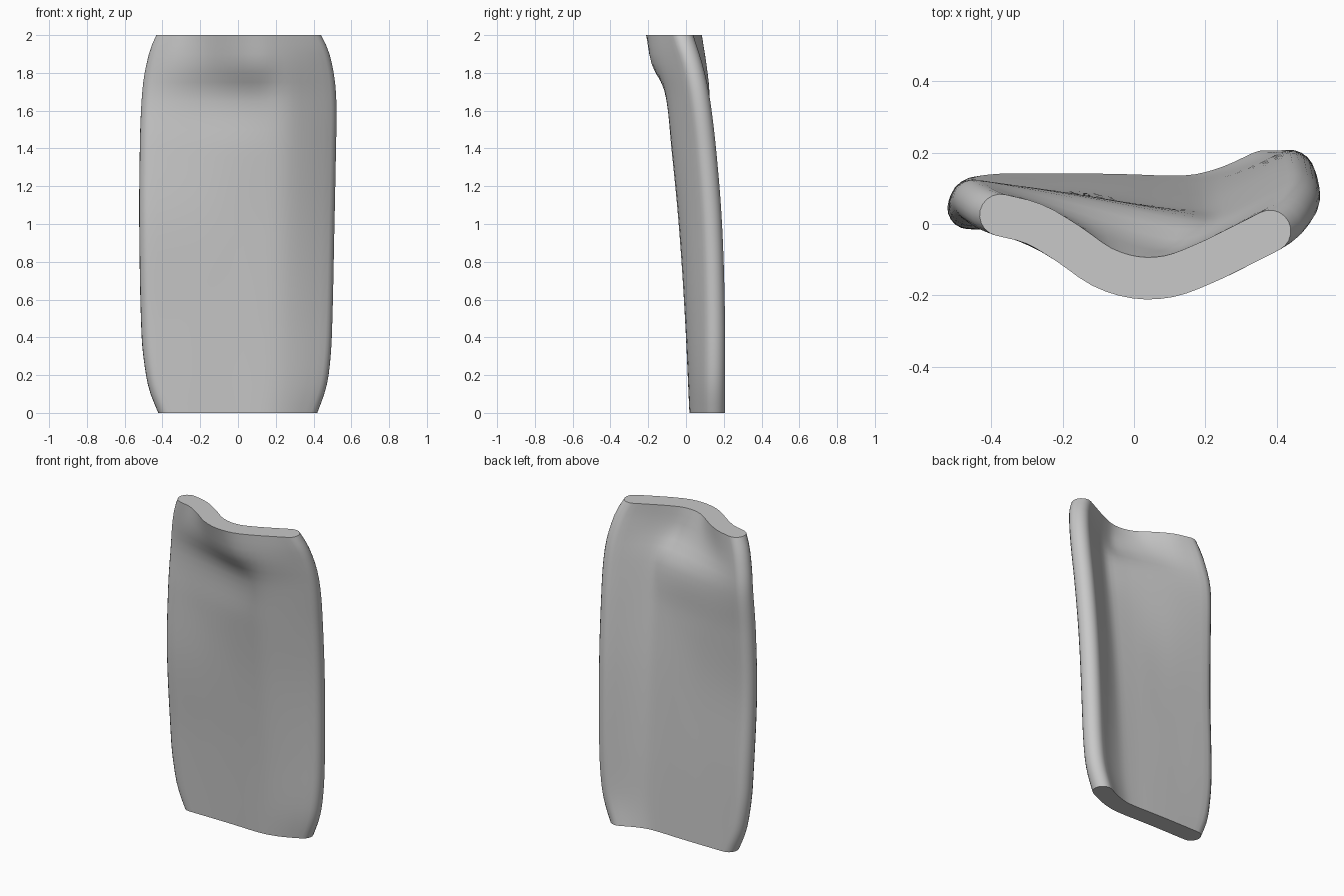
import bpy, bmesh, math

if "Cube" in bpy.data.objects:
    bpy.data.objects.remove(bpy.data.objects["Cube"])

R = 0.059  # half thickness of the curved panel

# left edge, right edge by height
EDGES = [(0, -.422, .42), (.1, -.463, .457), (.2, -.487, .48), (.4, -.51, .497),
         (1.0, -.523, .511), (1.4, -.52, .519), (1.6, -.514, .522), (1.75, -.502, .514),
         (1.88, -.477, .49), (1.95, -.455, .466), (2, -.433, .44)]

# depth of the panel's middle surface, left to right, by height
DEPTH = [(0, .083, .083, .083, .082, .08, .077, .081, .106, .147),
         (.5, .067, .065, .062, .06, .057, .054, .058, .094, .148),
         (1, .045, .041, .037, .032, .028, .023, .024, .068, .132),
         (1.4, .053, .044, .032, .016, 0, -.012, -.015, .032, .1),
         (1.68, .066, .048, .028, .006, -.017, -.038, -.048, 0, .065),
         (1.84, .05, .016, -.025, -.066, -.103, -.121, -.09, -.035, .03),
         (2, .025, 0, -.055, -.12, -.15, -.147, -.113, -.068, -.02)]


def spline(xs, ys, x):
    """Smooth curve through the given points."""
    n = len(xs)
    i = max(k for k in range(n - 1) if xs[k] <= x + 1e-9)

    def slope(k):
        a, b = max(k - 1, 0), min(k + 1, n - 1)
        return (ys[b] - ys[a]) / (xs[b] - xs[a])
    h = xs[i + 1] - xs[i]
    t = (x - xs[i]) / h
    return ((2*t**3 - 3*t*t + 1) * ys[i] + (t**3 - 2*t*t + t) * h * slope(i)
            + (3*t*t - 2*t**3) * ys[i + 1] + (t**3 - t*t) * h * slope(i + 1))


def column(table, k, z):
    return spline([r[0] for r in table], [r[k] for r in table], z)


def section(z, n=24, cap=10):
    """Closed outline of the panel at one height, with round ends."""
    x0 = column(EDGES, 1, z) + R
    x1 = column(EDGES, 2, z) - R
    us = [-1 + .25 * k for k in range(9)]
    ys = [column(DEPTH, k + 1, z) for k in range(9)]
    mid = [(x0 + (x1 - x0) * i / n, spline(us, ys, -1 + 2 * i / n)) for i in range(n + 1)]
    ang = []
    for i in range(n + 1):
        a, b = mid[max(i - 1, 0)], mid[min(i + 1, n)]
        ang.append(math.atan2(b[1] - a[1], b[0] - a[0]))

    def off(i, turn):
        return (mid[i][0] + R * math.cos(ang[i] + turn),
                mid[i][1] + R * math.sin(ang[i] + turn), z)
    h = math.pi / 2
    pts = [off(i, -h) for i in range(n + 1)]                            # front
    pts += [off(n, -h + math.pi * j / cap) for j in range(1, cap)]      # right end
    pts += [off(i, h) for i in range(n, -1, -1)]                        # back
    pts += [off(0, h + math.pi * j / cap) for j in range(1, cap)]       # left end
    return pts


# curved panel lofted through its sections
bm = bmesh.new()
rings = [[bm.verts.new(p) for p in section(2 * i / 40)] for i in range(41)]
for lo, hi in zip(rings, rings[1:]):
    m = len(lo)
    for j in range(m):
        k = (j + 1) % m
        bm.faces.new((lo[j], lo[k], hi[k], hi[j]))
bm.faces.new(rings[0][::-1])
bm.faces.new(rings[-1])
mesh = bpy.data.meshes.new("curved_panel")
bm.to_mesh(mesh)
bm.free()

panel = bpy.data.objects.new("curved_panel", mesh)
bpy.context.collection.objects.link(panel)
grey = bpy.data.materials.new("plain grey")
grey.diffuse_color = (.58, .58, .58, 1)
grey.use_nodes = True
grey.node_tree.nodes["Principled BSDF"].inputs["Base Color"].default_value = grey.diffuse_color
mesh.materials.append(grey)

bpy.context.view_layer.objects.active = panel
panel.select_set(True)
bpy.ops.object.shade_smooth_by_angle(angle=math.radians(40))
